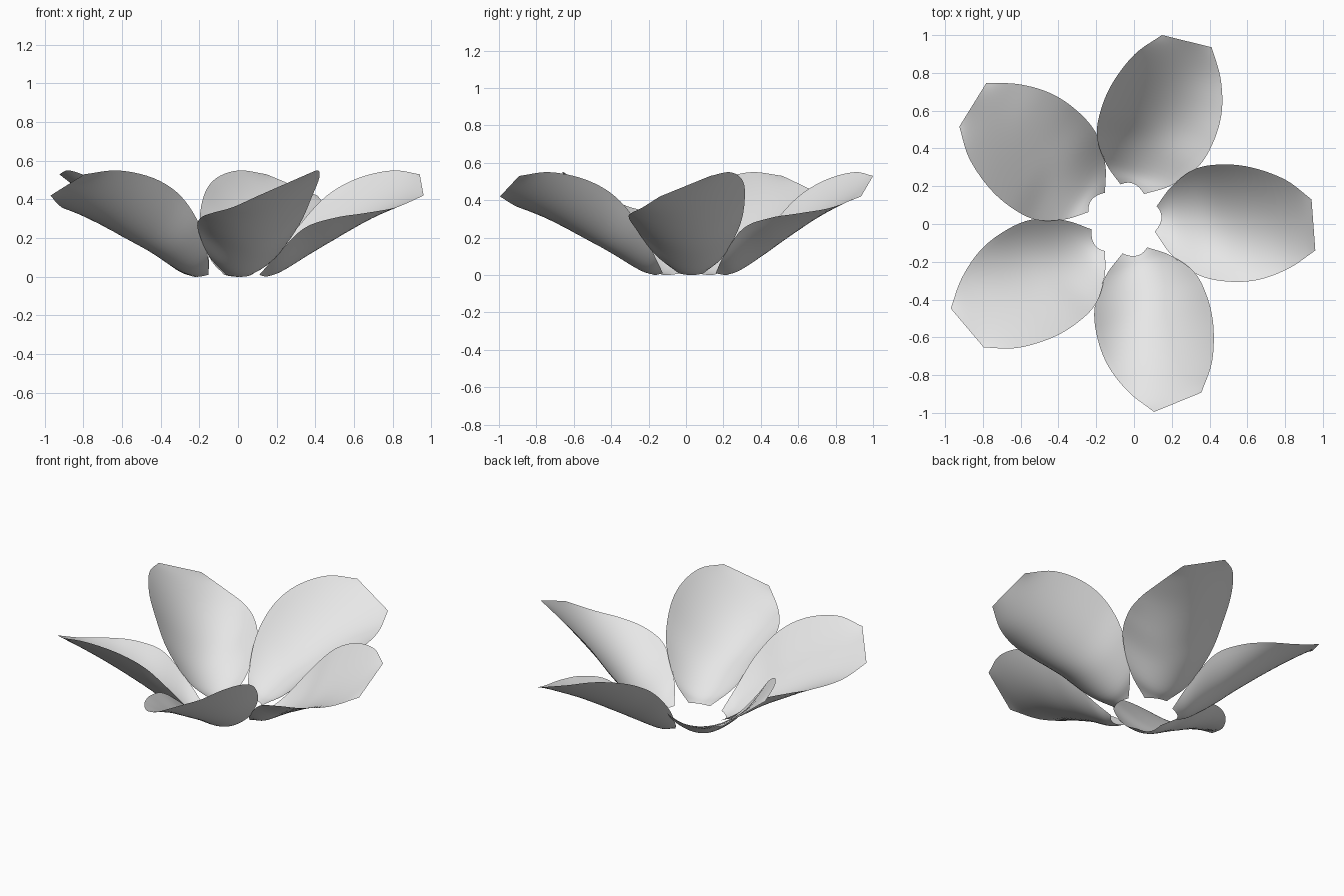
import bpy, bmesh, math
from mathutils import Vector, Matrix

cube = bpy.data.objects.get("Cube")
if cube:
    bpy.data.objects.remove(cube, do_unlink=True)

# Petal ribs from base to tip: low edge, spine, raised edge
RIBS = [
    [(.11, -.04, .01), (.145, .03, 0), (.12, .094, .01)],
    [(.2, -.165, .11), (.22, .02, .025), (.2, .2, .1)],
    [(.34, -.27, .25), (.36, .02, .11), (.32, .29, .27)],
    [(.5, -.305, .305), (.5, .01, .2), (.46, .315, .42)],
    [(.66, -.295, .33), (.66, .005, .305), (.62, .3, .51)],
    [(.82, -.235, .36), (.8, 0, .39), (.8, .235, .55)],
    [(.96, -.14, .42), (.95, -.005, .475), (.94, .13, .53)],
]
CENTRE = Vector((-.055, .02, 0))
PETALS = 5
STEPS_PER_RIB = 5
COLUMNS = 20


def along(points, s):
    """Smooth curve through the points, s running from 0 to the last index."""
    i = min(int(s), len(points) - 2)
    t = s - i
    b, c = points[i], points[i + 1]
    a = points[i - 1] if i > 0 else b * 2 - c
    d = points[i + 2] if i + 2 < len(points) else c * 2 - b
    return b + (c - a) * (t / 2) + (a * 2 - b * 5 + c * 4 - d) * (t * t / 2) \
        + (b * 3 - a - c * 3 + d) * (t ** 3 / 2)


def across(low, spine, high, t):
    """Cupped cross-section through both edges and the spine, t from -1 to 1."""
    return spine + (high - low) * (t / 2) + ((high + low) / 2 - spine) * (t * t)


def petal_mesh(material):
    lines = [[Vector(rib[k]) - CENTRE for rib in RIBS] for k in range(3)]
    rows = (len(RIBS) - 1) * STEPS_PER_RIB
    bm = bmesh.new()
    grid = []
    for r in range(rows + 1):
        low, spine, high = (along(line, r / STEPS_PER_RIB) for line in lines)
        grid.append([bm.verts.new(across(low, spine, high, 2 * c / COLUMNS - 1))
                     for c in range(COLUMNS + 1)])
    for r in range(rows):
        for c in range(COLUMNS):
            face = bm.faces.new((grid[r][c], grid[r + 1][c],
                                 grid[r + 1][c + 1], grid[r][c + 1]))
            face.smooth = True
    # Rest the lowest point on the ground
    lowest = min(v.co.z for v in bm.verts)
    bmesh.ops.translate(bm, verts=bm.verts, vec=(0, 0, -lowest))
    bm.normal_update()
    mesh = bpy.data.meshes.new("petal")
    bm.to_mesh(mesh)
    bm.free()
    mesh.materials.append(material)
    return mesh


# Pale grey petal material
grey = bpy.data.materials.new("pale_grey")
grey.use_nodes = True
colour = (.8, .8, .8, 1)
grey.diffuse_color = colour
grey.node_tree.nodes["Principled BSDF"].inputs["Base Color"].default_value = colour

# Ring of identical petals
mesh = petal_mesh(grey)
for i in range(PETALS):
    petal = bpy.data.objects.new(f"petal_{i + 1}", mesh)
    petal.matrix_world = Matrix.Translation(CENTRE) @ Matrix.Rotation(math.tau * i / PETALS, 4, "Z")
    bpy.context.collection.objects.link(petal)
